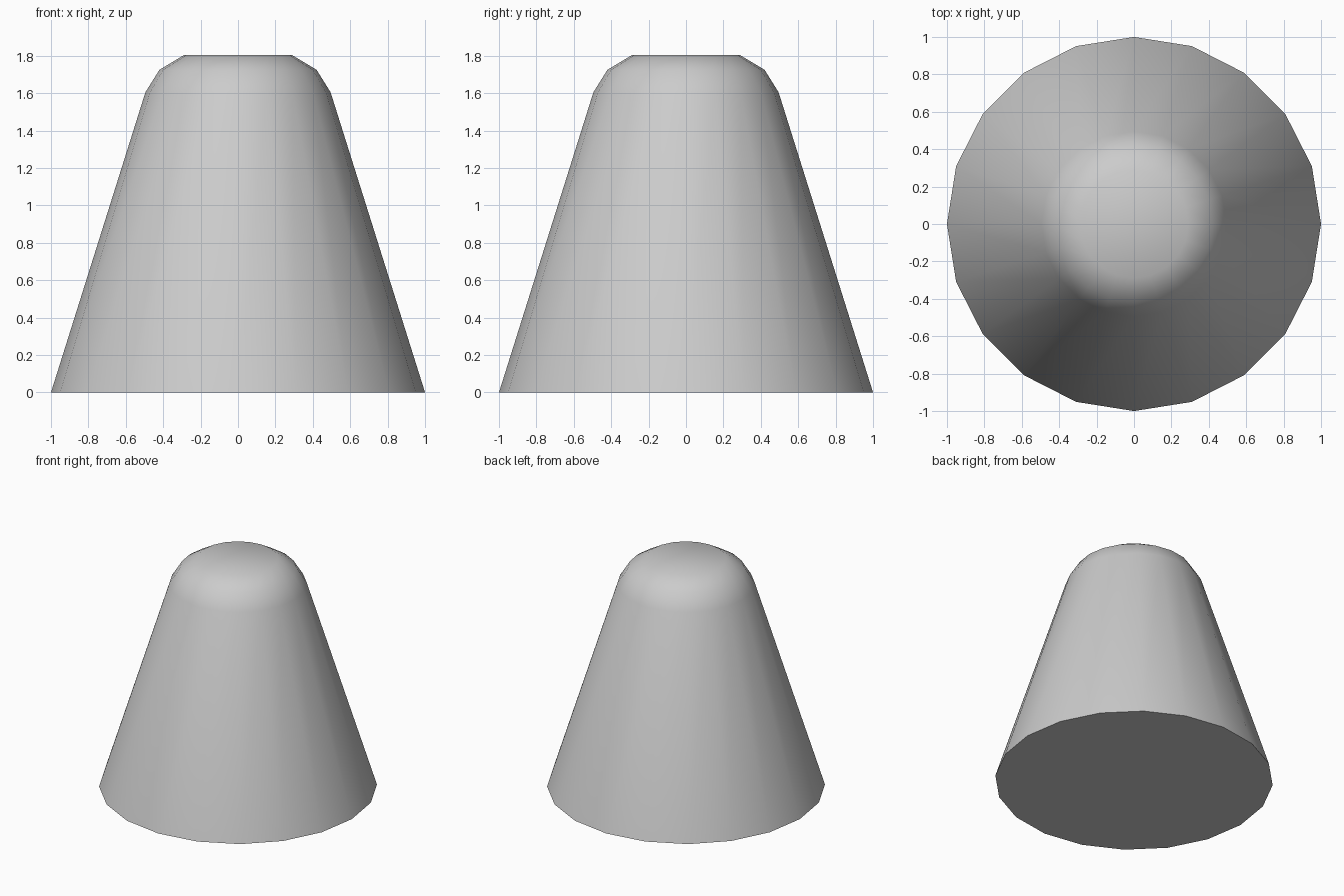
import bpy, bmesh
from math import cos, sin, tau, radians

if "Cube" in bpy.data.objects:
    bpy.data.objects.remove(bpy.data.objects["Cube"])

SIDES = 20
# Side profile: radius, height
PROFILE = [(1.0, 0.0), (0.495, 1.605), (0.42, 1.725), (0.29, 1.803)]

# Tapered body with a rounded top rim, closed by flat caps
bm = bmesh.new()
rings = [[bm.verts.new((r * cos(tau * i / SIDES), r * sin(tau * i / SIDES), z))
          for i in range(SIDES)] for r, z in PROFILE]
for low, high in zip(rings, rings[1:]):
    for i in range(SIDES):
        j = (i + 1) % SIDES
        bm.faces.new((low[i], low[j], high[j], high[i]))
bm.faces.new(rings[0][::-1])
bm.faces.new(rings[-1])

mesh = bpy.data.meshes.new("tapered_cone")
bm.to_mesh(mesh)
bm.free()
cone = bpy.data.objects.new("tapered_cone", mesh)
bpy.context.collection.objects.link(cone)

# Smooth sides and top, crisp base edge
bpy.context.view_layer.objects.active = cone
cone.select_set(True)
bpy.ops.object.shade_smooth_by_angle(angle=radians(45))
